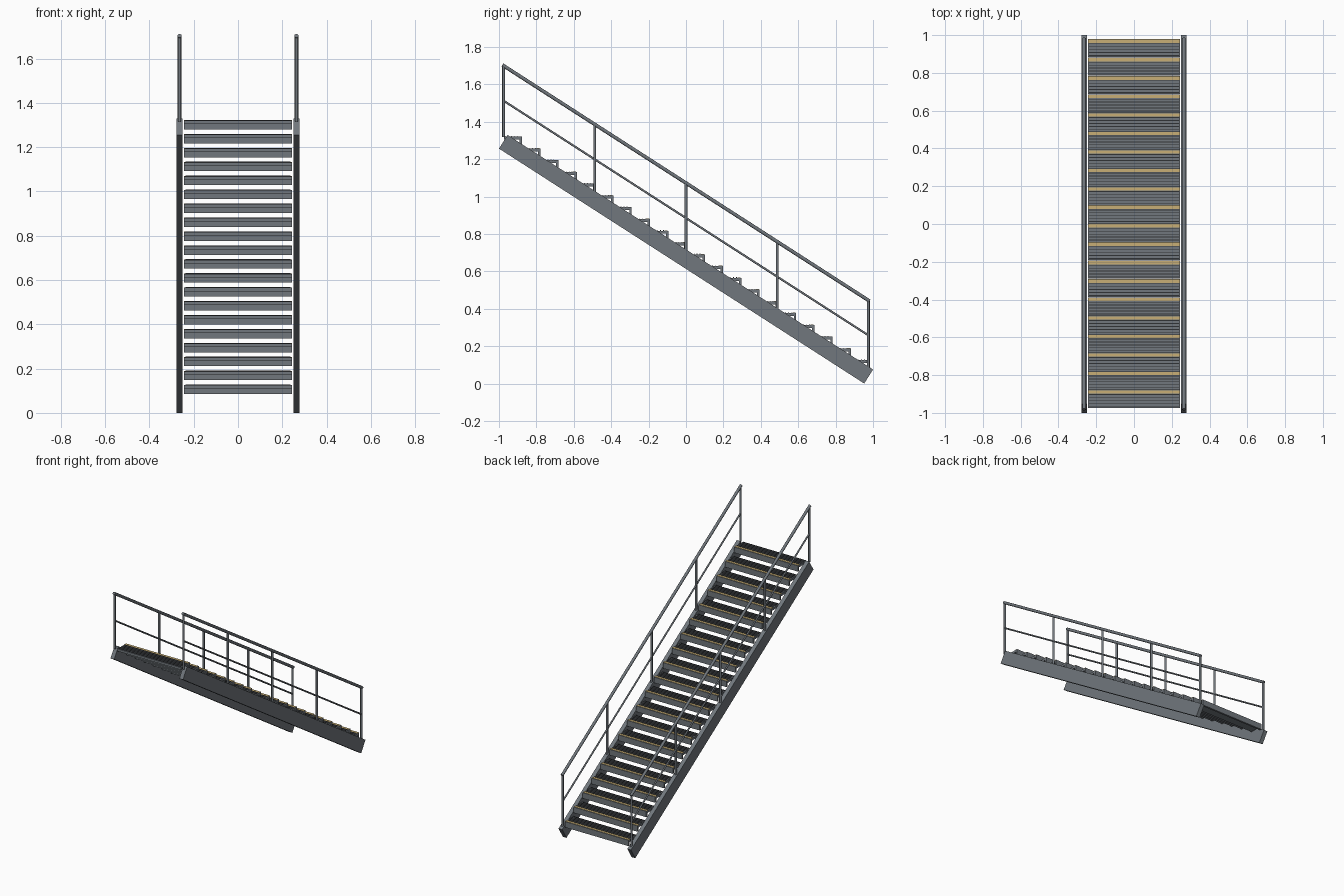
import bpy, bmesh, math
from mathutils import Vector, Matrix

if "Cube" in bpy.data.objects:
    bpy.data.objects.remove(bpy.data.objects["Cube"])


def material(name, rgb):
    m = bpy.data.materials.new(name)
    m.diffuse_color = (*rgb, 1)
    m.use_nodes = True
    m.node_tree.nodes["Principled BSDF"].inputs["Base Color"].default_value = m.diffuse_color
    return m


STEEL = material("steel grey", (0.165, 0.185, 0.205))
DARK = material("grip black", (0.03, 0.032, 0.035))
TAN = material("nosing tan", (0.58, 0.43, 0.18))

STEPS, RUN, RISE = 20, 0.0977, 0.0629
SLOPE = 0.643


def add_box(bm, x0, x1, y0, y1, z0, z1):
    centre = Vector(((x0 + x1) / 2, (y0 + y1) / 2, (z0 + z1) / 2))
    size = Matrix.Diagonal((abs(x1 - x0), y1 - y0, z1 - z0, 1))
    bmesh.ops.create_cube(bm, size=1, matrix=Matrix.Translation(centre) @ size)


def add_rod(bm, a, b, radius, sides=12):
    a, b = Vector(a), Vector(b)
    d = b - a
    rot = d.to_track_quat('Z', 'Y').to_matrix().to_4x4()
    bmesh.ops.create_cone(bm, cap_ends=True, segments=sides, radius1=radius,
                          radius2=radius, depth=d.length,
                          matrix=Matrix.Translation((a + b) / 2) @ rot)


def finish(bm, name, mat, smooth=False):
    bmesh.ops.recalc_face_normals(bm, faces=bm.faces)
    me = bpy.data.meshes.new(name)
    bm.to_mesh(me)
    bm.free()
    me.materials.append(mat)
    ob = bpy.data.objects.new(name, me)
    bpy.context.collection.objects.link(ob)
    if smooth:
        bpy.context.view_layer.objects.active = ob
        ob.select_set(True)
        bpy.ops.object.shade_smooth_by_angle(angle=math.radians(50))
        ob.select_set(False)
    return ob


for side, s in (("left", -1), ("right", 1)):
    # sloping side beam, cut square at both ends
    bm = bmesh.new()
    profile = [(0.953, 0.0), (1.0, 0.075), (-0.954, 1.329), (-1.0, 1.256)]
    face = bm.faces.new([bm.verts.new((s * 0.25, y, z)) for y, z in profile])
    out = bmesh.ops.extrude_face_region(bm, geom=[face])
    moved = [v for v in out["geom"] if isinstance(v, bmesh.types.BMVert)]
    bmesh.ops.translate(bm, verts=moved, vec=(s * 0.028, 0, 0))
    finish(bm, side + "_stringer", STEEL)

    # upright posts
    x = s * 0.264
    bm = bmesh.new()
    for y in (-0.975, -0.488, 0, 0.488, 0.975):
        add_rod(bm, (x, y, 0.69 - SLOPE * y), (x, y, 1.07 - SLOPE * y), 0.0075)
    finish(bm, side + "_posts", STEEL, True)

    # handrail and thinner middle rail
    for name, z, r, end in (("handrail", 1.072, 0.0095, 0.982),
                            ("mid_rail", 0.885, 0.0055, 0.975)):
        bm = bmesh.new()
        add_rod(bm, (x, -end, z + SLOPE * end), (x, end, z - SLOPE * end), r)
        finish(bm, side + "_" + name, STEEL, True)

# treads: plate with a front riser lip, dark grip ribs and a coloured nosing
plates, ribs, noses = bmesh.new(), bmesh.new(), bmesh.new()
W = 0.244
for i in range(STEPS):
    front, top = 0.98 - RUN * i, 0.125 + RISE * i
    back = front - 0.097
    add_box(plates, -W, W, back, front, top - 0.016, top)
    add_box(plates, -W, W, front - 0.013, front, top - 0.040, top - 0.016)
    add_box(noses, -W, W, front - 0.021, front - 0.004, top - 0.002, top + 0.002)
    for k in range(5):
        y = back + 0.007 + k * 0.0155
        add_box(ribs, -W + 0.006, W - 0.006, y, y + 0.004, top - 0.002, top + 0.003)
finish(plates, "tread_plates", STEEL)
finish(ribs, "tread_grip_ribs", DARK)
finish(noses, "tread_nosings", TAN)
